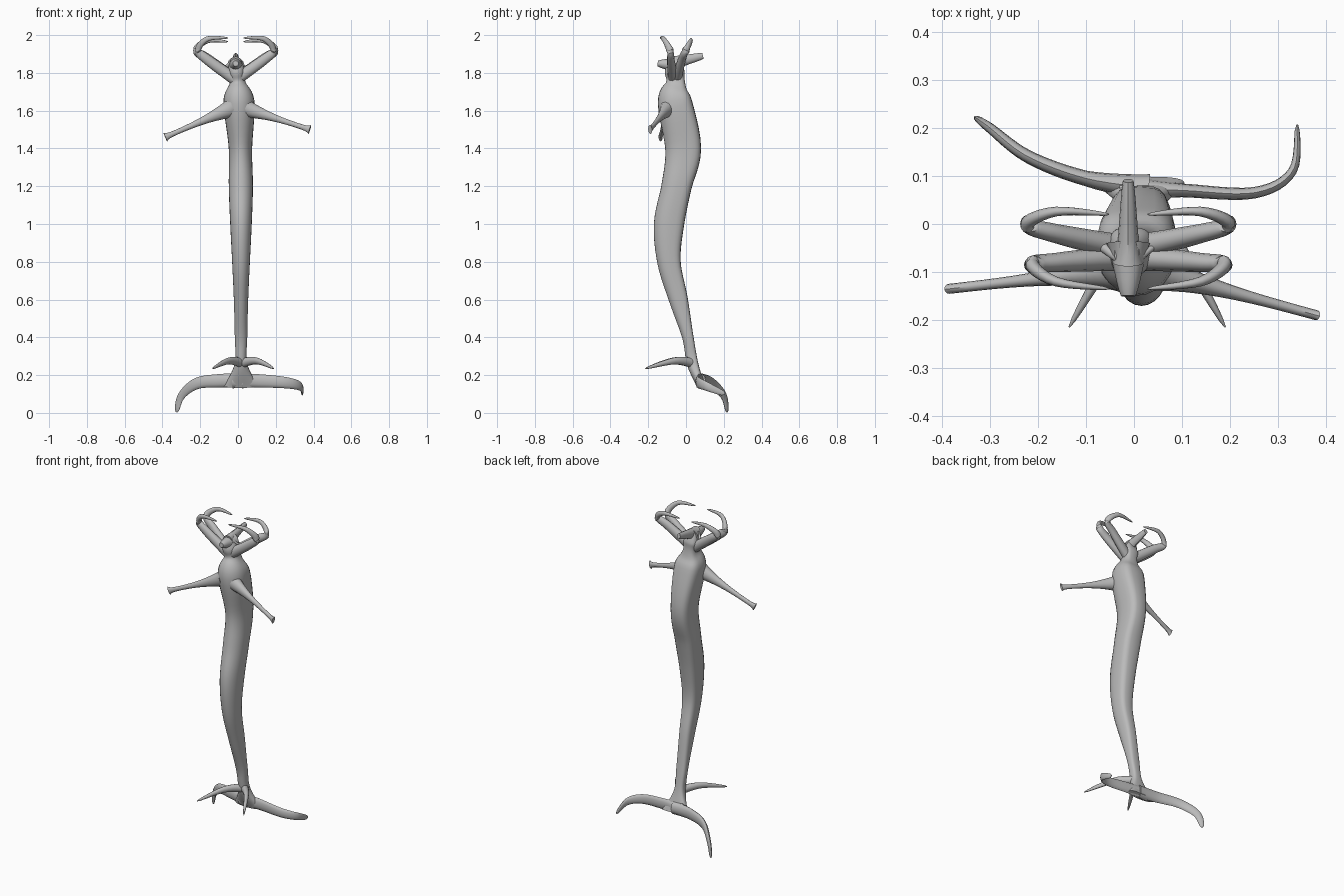
import bpy
import bmesh
import math
from mathutils import Vector

if "Cube" in bpy.data.objects:
    bpy.data.objects.remove(bpy.data.objects["Cube"], do_unlink=True)

# Single grey hide colour
GREY = (0.5, 0.5, 0.5, 1)
hide = bpy.data.materials.new("grey hide")
hide.use_nodes = True
hide.diffuse_color = GREY
hide.node_tree.nodes["Principled BSDF"].inputs["Base Color"].default_value = GREY

ACROSS = Vector((1, 0, 0))
UPWARD = Vector((0, 0, 1))
STEPS = 6


def smooth_path(points):
    """Catmull-Rom curve through points of any dimension."""
    curve = []
    last = len(points) - 1
    for i in range(last):
        before, start = points[max(i - 1, 0)], points[i]
        end, after = points[i + 1], points[min(i + 2, last)]
        for step in range(STEPS):
            t = step / STEPS
            curve.append([
                b + t / 2 * (c - a + t * (2 * a - 5 * b + 4 * c - d + t * (3 * (b - c) + d - a)))
                for a, b, c, d in zip(before, start, end, after)])
    curve.append(list(points[last]))
    return curve


def signed_power(value, power):
    return math.copysign(abs(value) ** power, value)


def skin(name, centres, radii, axis, sides=12, back_power=1):
    """Skin oval rings; each radius pair is along the axis and across it."""
    bm = bmesh.new()
    rings = []
    for i, (centre, (along, cross)) in enumerate(zip(centres, radii)):
        tangent = centres[min(i + 1, len(centres) - 1)] - centres[max(i - 1, 0)]
        tangent.normalize()
        u = (axis - tangent * axis.dot(tangent)).normalized()
        v = tangent.cross(u)
        ring = []
        for k in range(sides):
            angle = math.tau * k / sides
            c, s = math.cos(angle), math.sin(angle)
            power = back_power if v.y * s > 0 else 1
            offset = u * signed_power(c, power) * along + v * signed_power(s, power) * cross
            ring.append(bm.verts.new(centre + offset))
        rings.append(ring)
    for lower, upper in zip(rings, rings[1:]):
        for k in range(sides):
            j = (k + 1) % sides
            bm.faces.new((lower[k], lower[j], upper[j], upper[k]))
    bm.faces.new(reversed(rings[0]))
    bm.faces.new(rings[-1])
    bmesh.ops.recalc_face_normals(bm, faces=bm.faces)

    mesh = bpy.data.meshes.new(name)
    bm.to_mesh(mesh)
    bm.free()
    mesh.materials.append(hide)
    part = bpy.data.objects.new(name, mesh)
    bpy.context.collection.objects.link(part)
    bpy.ops.object.select_all(action="DESELECT")
    part.select_set(True)
    bpy.context.view_layer.objects.active = part
    bpy.ops.object.shade_smooth_by_angle(angle=math.radians(40))


def limb(name, points, base, tip, flatness=1, taper=1, axis=UPWARD, flare=0):
    """Curved limb narrowing from base to tip, with an optional flared end."""
    centres = [Vector(point) for point in smooth_path(points)]
    radii = []
    for i in range(len(centres)):
        t = i / (len(centres) - 1)
        radius = tip + (base - tip) * (1 - t) ** taper
        # Limbs are rounder where they join and flatten further out
        squash = 1 + (flatness - 1) * min(1, .5 + 2 * t)
        radii.append((radius + flare * t ** 20, radius * squash))
    skin(name, centres, radii, axis)


# Long S-shaped body: height, depth position, half depth, half width
spine = smooth_path([
    (1.87, -.06, .03, .026), (1.81, -.06, .052, .045), (1.75, -.055, .05, .042),
    (1.65, -.06, .09, .082), (1.4, -.015, .095, .062), (1.2, -.05, .08, .064),
    (1, -.09, .08, .057), (.8, -.09, .062, .047), (.6, -.04, .05, .038),
    (.4, .01, .03, .033), (.26, .035, .03, .033), (.14, .08, .02, .09)])
# The body stands a little to its left, and the neck bends back across
skin("body",
     [Vector((.016 - .03 * (z / 1.86) ** 8, y, z)) for z, y, depth, width in spine],
     [(width, depth) for z, y, depth, width in spine],
     ACROSS, sides=24, back_power=.6)

# Head: blunt snout in front, narrow crest behind, brow between the horns
HEAD_X = -.012
limb("snout", [(HEAD_X, -.04, 1.84), (HEAD_X, -.15, 1.85)],
     .045, .015, axis=ACROSS)
limb("crest", [(HEAD_X, -.08, 1.85), (HEAD_X, .09, 1.89)],
     .038, .016, flatness=.7)
limb("brow", [(HEAD_X - .05, -.05, 1.83), (HEAD_X, -.08, 1.87), (HEAD_X + .05, -.05, 1.83)],
     .01, .006)

# Two pairs of hooked horns
for label, side in (("left", 1), ("right", -1)):
    def mirrored(points):
        return [(HEAD_X + side * x, y, z) for x, y, z in points]

    limb(label + "_front_horn", mirrored([
        (.01, -.07, 1.77), (.15, -.08, 1.87), (.2, -.085, 1.92),
        (.15, -.12, 1.98), (.04, -.135, 1.985)]),
        .032, .002, flatness=.75, taper=.7)
    limb(label + "_rear_horn", mirrored([
        (.01, -.05, 1.77), (.15, -.02, 1.875), (.21, 0, 1.92),
        (.15, .026, 1.97), (.04, .02, 1.965)]),
        .032, .002, flatness=.75, taper=.7)

# Slender arms ending in a flared tip
for name, hand in (("left_arm", (.38, -.19, 1.5)), ("right_arm", (-.385, -.135, 1.46))):
    shoulder = Vector((math.copysign(.03, hand[0]), -.095, 1.615))
    limb(name, [shoulder.lerp(Vector(hand), t / 4) for t in range(5)],
         .055, .013, flatness=.8, taper=3, flare=.012)

# Small forward-sweeping fins above the tail
FIN_ROOT = (.02, .035, .265)
limb("left_small_fin", [FIN_ROOT, (.1, -.06, .275), (.19, -.215, .235)],
     .028, .002, flatness=.8, taper=.7)
limb("right_small_fin", [FIN_ROOT, (-.05, -.07, .275), (-.135, -.215, .235)],
     .028, .002, flatness=.8, taper=.7)

# Broad tail flukes, each curling its own way
limb("left_fluke", [
    (-.03, .075, .17), (.1, .07, .17), (.25, .065, .16),
    (.33, .11, .14), (.34, .205, .1)],
    .04, .006, flatness=.4, taper=.5)
limb("right_fluke", [
    (.03, .075, .17), (-.1, .095, .17), (-.22, .14, .155),
    (-.3, .2, .09), (-.325, .218, .004)],
    .04, .006, flatness=.45, taper=.5)
